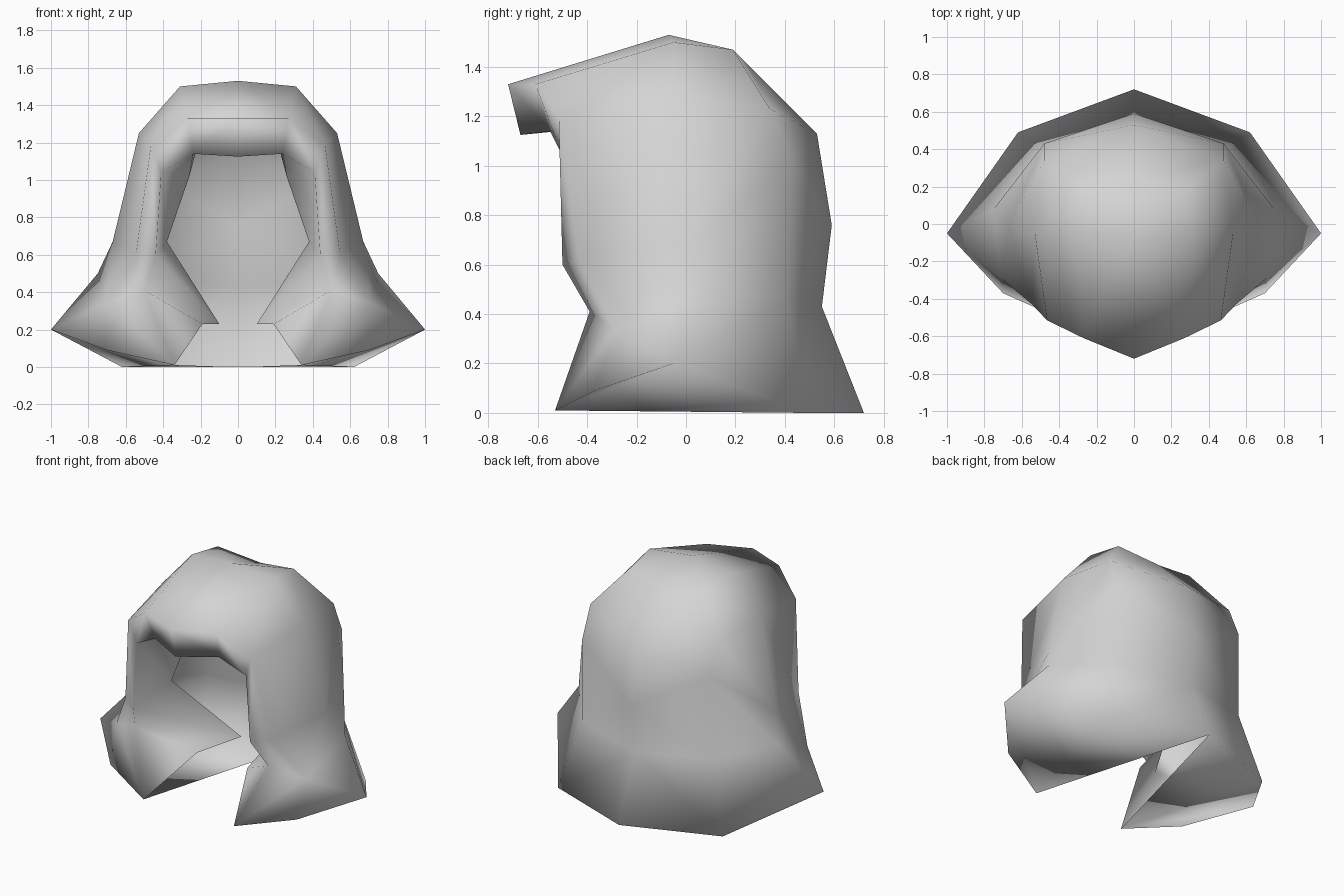
import bpy
import bmesh

cube = bpy.data.objects.get("Cube")
if cube:
    bpy.data.objects.remove(cube, do_unlink=True)

# One plain grey cloth
GREY = (0.66, 0.66, 0.66, 1.0)
cloth = bpy.data.materials.new("grey_cloth")
cloth.use_nodes = True
cloth.diffuse_color = GREY
bsdf = next(n for n in cloth.node_tree.nodes if n.type == 'BSDF_PRINCIPLED')
bsdf.inputs["Base Color"].default_value = GREY
bsdf.inputs["Roughness"].default_value = 0.8

# Half sections of the shell from hem to crown; each runs
# front rim, front side, side, back side, back centre
sections = [
    [(.34, -.53, .01), (.70, -.37, .09), (1.0, -.05, .20), (.62, .49, 0), (0, .72, 0)],
    [(.50, -.39, .41), (.71, -.29, .34), (.75, .08, .50), (.495, .41, .46), (0, .55, .43)],
    [(.44, -.50, .60), (.545, -.43, .61), (.67, -.01, .67), (.48, .43, 1.02), (0, .59, .76)],
    [(.41, -.50, 1.04), (.465, -.515, 1.19), (.53, -.05, 1.25), (.48, .34, 1.23), (0, .53, 1.13)],
    [(.24, -.55, 1.14), (.27, -.61, 1.33), (.31, -.05, 1.50), (.285, .19, 1.47), (0, .25, 1.41)],
]
# Centre line over the crown: brim underside, brim edge, top
crown = [(0, -.67, 1.125), (0, -.72, 1.33), (0, -.07, 1.53)]
# Free edge of the folded-in lining: lapel, flap tip, cheek, temple, brow, brow centre
lining = [(.19, -.17, .23), (.10, .18, .23), (.38, -.17, .67),
          (.26, -.14, 1.02), (.22, -.22, 1.17), (0, -.27, 1.17)]

bm = bmesh.new()


def add(points):
    return [bm.verts.new(p) for p in points]


def strip(a, b):
    """Bridge two rows of vertices with quads."""
    for i in range(min(len(a), len(b)) - 1):
        bm.faces.new((a[i], a[i + 1], b[i + 1], b[i]))


# Outer shell
rows = [add(s) for s in sections]
for low, high in zip(rows, rows[1:]):
    strip(low, high)

# Underside folded in below the shoulder, fanned from the front corner
hem = rows[0]
for i in range(1, 4):
    bm.faces.new((hem[0], hem[i + 1], hem[i]))

# Crown and brim closing onto the centre line
top = add(crown)
strip(rows[4][:4], top + [rows[4][4]])

# Ridges: shoulder point to front panel, and across the dented crown
for pair in ((hem[2], rows[1][1]), (top[2], rows[4][3])):
    bmesh.ops.connect_verts(bm, verts=pair)

# Lining folded inward from the front rim
inner = add(lining)
rim = [r[0] for r in rows] + [top[0]]
bm.faces.new((rim[0], rim[1], inner[0]))
bm.faces.new((rim[1], inner[1], inner[0]))
strip(inner[1:], rim[1:])

# Make the shell face outward
bmesh.ops.recalc_face_normals(bm, faces=bm.faces[:])
back = bm.faces.get((rows[1][3], rows[1][4], rows[2][4], rows[2][3]))
if back.normal.y < 0:
    bmesh.ops.reverse_faces(bm, faces=bm.faces[:])

mesh = bpy.data.meshes.new("hood")
bm.to_mesh(mesh)
bm.free()
mesh.materials.append(cloth)
for poly in mesh.polygons:
    poly.use_smooth = True

hood = bpy.data.objects.new("hood", mesh)
bpy.context.collection.objects.link(hood)

# Second half by mirroring
mirror = hood.modifiers.new("mirror", 'MIRROR')
mirror.use_axis[0] = True
mirror.use_clip = True
mirror.merge_threshold = 0.001
